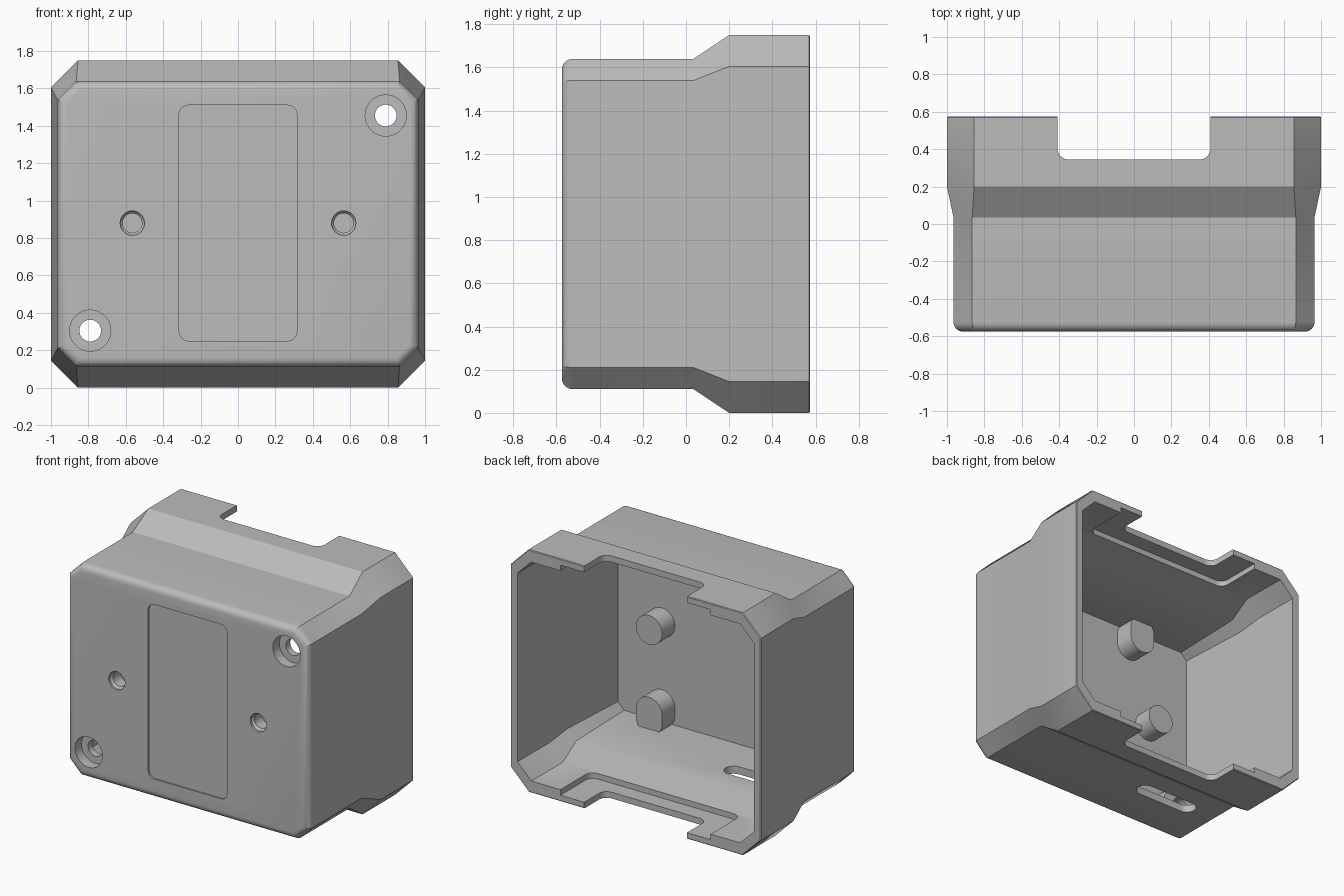
import bpy, bmesh, math

cube = bpy.data.objects.get("Cube")
if cube:
    bpy.data.objects.remove(cube, do_unlink=True)

grey = bpy.data.materials.new("housing grey")
grey.use_nodes = True
grey.diffuse_color = (0.5, 0.5, 0.5, 1)
grey.node_tree.nodes["Principled BSDF"].inputs["Base Color"].default_value = (0.5, 0.5, 0.5, 1)

MID_Z = 0.875


def loft(name, rings):
    """Closed solid skinned through rings of equal point count."""
    bm = bmesh.new()
    loops = [[bm.verts.new(p) for p in ring] for ring in rings]
    count = len(loops[0])
    for a, b in zip(loops, loops[1:]):
        for i in range(count):
            j = (i + 1) % count
            bm.faces.new((a[i], a[j], b[j], b[i]))
    bm.faces.new(loops[0])
    bm.faces.new(loops[-1])
    bmesh.ops.recalc_face_normals(bm, faces=bm.faces)
    mesh = bpy.data.meshes.new(name)
    bm.to_mesh(mesh)
    bm.free()
    mesh.materials.append(grey)
    obj = bpy.data.objects.new(name, mesh)
    bpy.context.collection.objects.link(obj)
    return obj


def octagon(y, half_x, half_z, chamfer):
    a, b = half_x - chamfer, half_z - chamfer
    corners = [(half_x, -b), (half_x, b), (a, half_z), (-a, half_z),
               (-half_x, b), (-half_x, -b), (-a, -half_z), (a, -half_z)]
    return [(x, y, MID_Z + z) for x, z in corners]


def rounded_rect(cx, cy, w, h, r, steps=8):
    points = []
    for quarter, (sx, sy) in enumerate([(1, 1), (-1, 1), (-1, -1), (1, -1)]):
        for k in range(steps + 1):
            t = math.pi / 2 * (quarter + k / steps)
            points.append((cx + sx * (w / 2 - r) + r * math.cos(t),
                           cy + sy * (h / 2 - r) + r * math.sin(t)))
    return points


def prism_y(name, outline, y0, y1):
    return loft(name, [[(u, y, v) for u, v in outline] for y in (y0, y1)])


def prism_z(name, outline, z0, z1):
    return loft(name, [[(u, v, z) for u, v in outline] for z in (z0, z1)])


def turned(name, x, z, profile, sides=40):
    """Round solid along y from (y, radius) pairs."""
    turn = [2 * math.pi * k / sides for k in range(sides)]
    return loft(name, [[(x + r * math.cos(t), y, z + r * math.sin(t)) for t in turn]
                       for y, r in profile])


def combine(target, tool, operation):
    mod = target.modifiers.new(operation, 'BOOLEAN')
    mod.operation = operation
    mod.solver = 'EXACT'
    mod.object = tool
    bpy.context.view_layer.objects.active = target
    bpy.ops.object.modifier_apply(modifier=mod.name)
    bpy.data.objects.remove(tool, do_unlink=True)


# Outer shell: rounded front edge, slope, wider skirt at the back
R = 0.05
shell = []
for k in range(7):
    t = math.pi / 2 * k / 6
    inset = R * (1 - math.sin(t))
    shell.append(octagon(-0.575 + R * (1 - math.cos(t)),
                         0.965 - inset, 0.765 - inset, 0.1 - 0.58 * inset))
shell += [octagon(0.035, 0.965, 0.765, 0.1), octagon(0.2, 1, 0.875, 0.145),
          octagon(0.57, 1, 0.875, 0.145), octagon(0.575, 0.995, 0.87, 0.143)]
housing = loft("housing", shell)

# Hollow interior, open at the back
combine(housing, loft("cavity", [
    octagon(-0.53, 0.915, 0.71, 0.05), octagon(0.04, 0.92, 0.71, 0.07),
    octagon(0.22, 0.94, 0.79, 0.11), octagon(0.7, 0.945, 0.79, 0.11)]), 'DIFFERENCE')

# Thinned pockets and rounded notches in the top and bottom rims
combine(housing, prism_z("rim_pocket", rounded_rect(0, 0.5, 1.2, 0.54, 0.06),
                         0.045, 1.705), 'DIFFERENCE')
combine(housing, prism_z("rim_notch", rounded_rect(0, 0.645, 0.82, 0.6, 0.06),
                         -0.2, 2), 'DIFFERENCE')

# Inner pegs and screw bosses
SCREWS = [(0.79, 1.455), (-0.79, 0.305)]
PEGS = [(0.565, 0.88), (-0.565, 0.88)]
for x, z in PEGS:
    combine(housing, turned("peg", x, z, [(-0.545, 0.105), (-0.385, 0.105)]), 'UNION')
for x, z in SCREWS:
    combine(housing, turned("screw_boss", x, z, [(-0.545, 0.14), (-0.45, 0.14)]), 'UNION')

# Arched posts joined to the floor and the ceiling
for x, z in [(0.565, 0.26), (-0.4, 1.49)]:
    combine(housing, prism_y("arched_post", rounded_rect(x, z, 0.21, 0.27, 0.104),
                             -0.545, -0.385), 'UNION')

# Stepped screw holes and chamfered blind holes
for x, z in SCREWS:
    combine(housing, turned("screw_hole", x, z, [
        (-0.7, 0.11), (-0.5, 0.11), (-0.4999, 0.058), (-0.3, 0.058)]), 'DIFFERENCE')
for x, z in PEGS:
    combine(housing, turned("blind_hole", x, z, [
        (-0.6, 0.065), (-0.56, 0.065), (-0.545, 0.052), (-0.46, 0.052)]), 'DIFFERENCE')

# Shallow label recess on the front
combine(housing, prism_y("label_recess", rounded_rect(0, 0.88, 0.63, 1.26, 0.05),
                         -0.7, -0.563), 'DIFFERENCE')

# Cable slot through the floor
combine(housing, prism_z("cable_slot", rounded_rect(-0.44, -0.18, 0.5, 0.13, 0.064),
                         0, 0.3), 'DIFFERENCE')

bpy.ops.object.select_all(action='DESELECT')
housing.select_set(True)
bpy.context.view_layer.objects.active = housing
bpy.ops.object.shade_smooth_by_angle(angle=math.radians(25))
